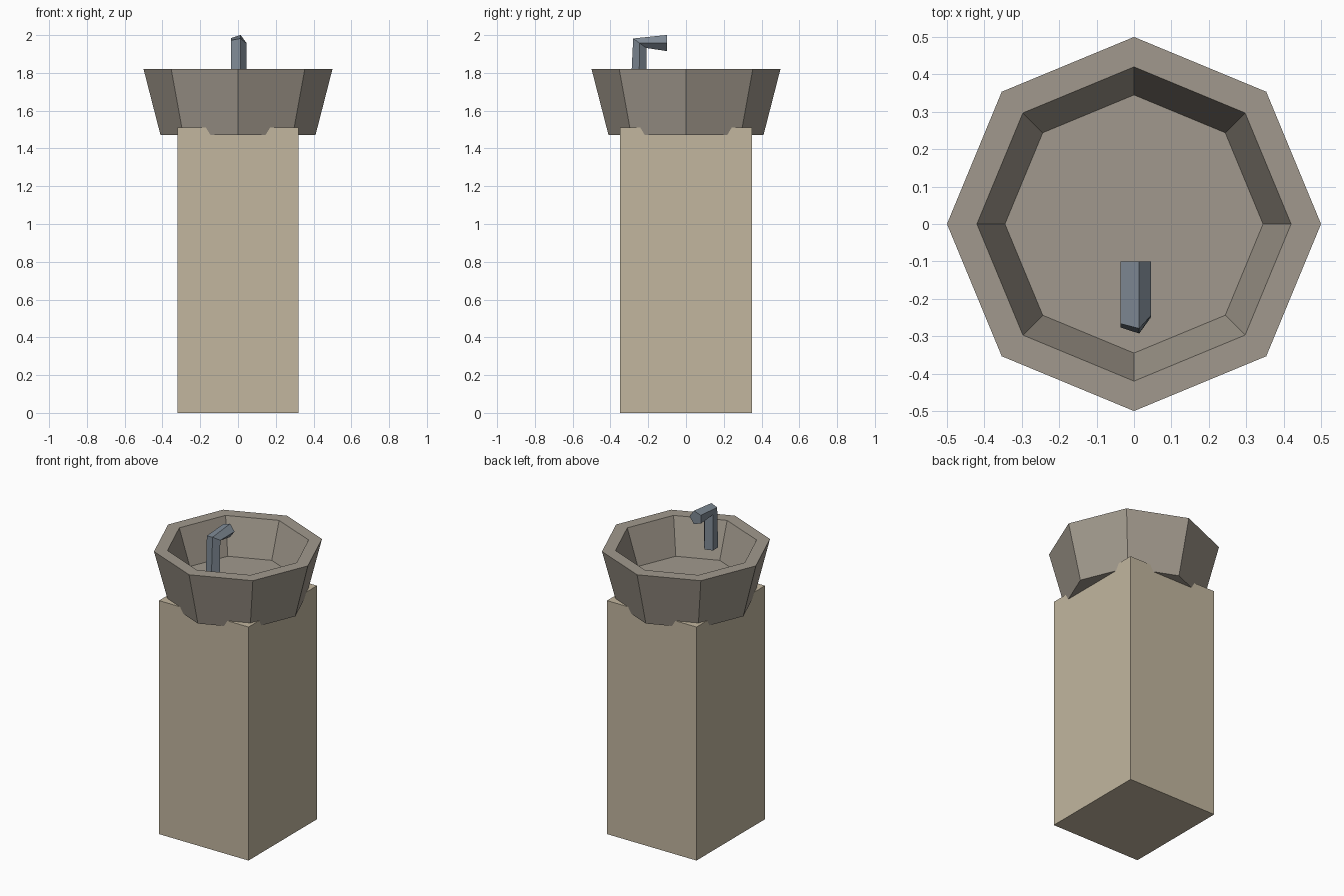
import bpy, bmesh, math

if "Cube" in bpy.data.objects:
    bpy.data.objects.remove(bpy.data.objects["Cube"])


def material(name, rgb):
    # sRGB 0-255 to linear
    lin = [((c / 255 + 0.055) / 1.055) ** 2.4 for c in rgb]
    m = bpy.data.materials.new(name)
    m.diffuse_color = (*lin, 1)
    m.use_nodes = True
    m.node_tree.nodes["Principled BSDF"].inputs["Base Color"].default_value = m.diffuse_color
    return m


def ring_solid(name, rings, mat):
    """Skin a list of vertex rings and cap both ends."""
    bm = bmesh.new()
    loops = [[bm.verts.new(p) for p in ring] for ring in rings]
    n = len(loops[0])
    for a, b in zip(loops, loops[1:]):
        for i in range(n):
            j = (i + 1) % n
            bm.faces.new((a[i], a[j], b[j], b[i]))
    bm.faces.new(loops[0][::-1])
    bm.faces.new(loops[-1])
    bmesh.ops.recalc_face_normals(bm, faces=bm.faces)
    mesh = bpy.data.meshes.new(name)
    bm.to_mesh(mesh)
    bm.free()
    mesh.materials.append(mat)
    obj = bpy.data.objects.new(name, mesh)
    bpy.context.collection.objects.link(obj)
    return obj


sandstone = material("sandstone", (194, 182, 159))
stone = material("grey stone", (161, 153, 141))
steel = material("blue grey steel", (127, 138, 149))

# Pedestal: plain square column
corners = [(-0.32, -0.35), (0.32, -0.35), (0.32, 0.35), (-0.32, 0.35)]
ring_solid("pedestal", [[(x, y, z) for x, y in corners] for z in (0, 1.51)], sandstone)

# Basin: eight-sided bowl, outside from the bottom up, then down the inside
profile = [(0.41, 1.47), (0.5, 1.82), (0.42, 1.82), (0.345, 1.59)]
ring_solid("basin", [[(r * math.cos(i * math.pi / 4), r * math.sin(i * math.pi / 4), z)
                      for i in range(8)] for r, z in profile], stone)

# Faucet: five-sided pipe, each ring given by centre (y, z) and tilt from level
R = 0.045


def pipe_ring(y, z, tilt):
    c, s = math.cos(tilt), math.sin(tilt)
    angles = [i * math.tau / 5 for i in range(5)]
    return [(R * math.cos(a), y + R * math.sin(a) * c, z - R * math.sin(a) * s)
            for a in angles]


path = [(-0.25, 1.71, 0), (-0.245, 1.957, math.radians(36)), (-0.1, 1.958, math.pi / 2)]
ring_solid("faucet", [pipe_ring(*p) for p in path], steel)
